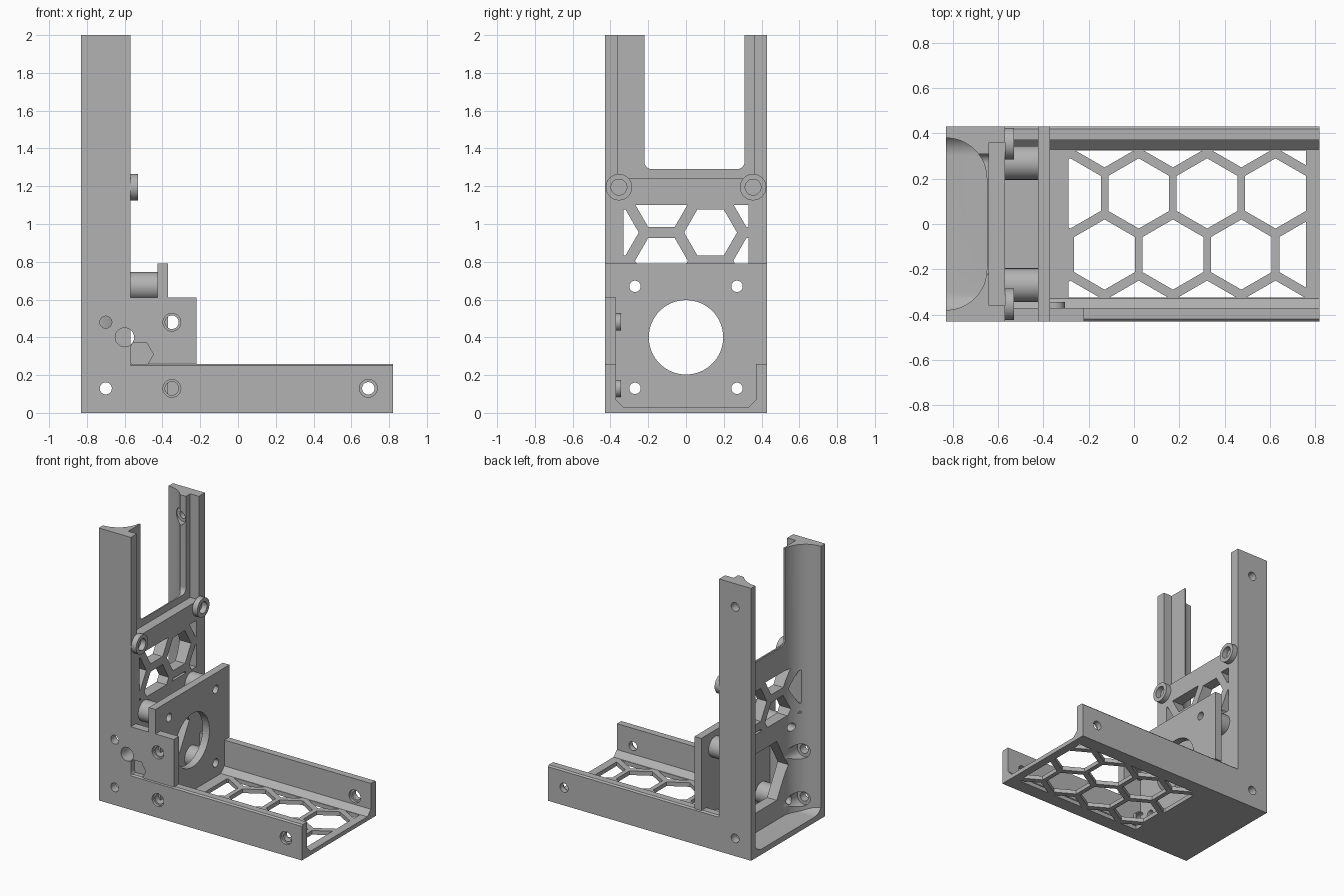
import bpy, bmesh
from math import sin, cos, pi, radians, sqrt

old = bpy.data.objects.get("Cube")
if old:
    bpy.data.objects.remove(old, do_unlink=True)

grey = bpy.data.materials.new("light grey plastic")
grey.use_nodes = True
COLOUR = (0.45, 0.45, 0.45, 1)
grey.diffuse_color = COLOUR
grey.node_tree.nodes["Principled BSDF"].inputs["Base Color"].default_value = COLOUR


# ---- helpers ----
def prisms(name, outlines, axis, a, b):
    """Extrude closed 2D outlines along an axis from a to b."""
    place = {"x": lambda u, v, w: (w, u, v),
             "y": lambda u, v, w: (u, w, v),
             "z": lambda u, v, w: (u, v, w)}[axis]
    bm = bmesh.new()
    for pts in outlines:
        low = [bm.verts.new(place(u, v, a)) for u, v in pts]
        top = [bm.verts.new(place(u, v, b)) for u, v in pts]
        bm.faces.new(low)
        bm.faces.new(top[::-1])
        for i in range(len(pts)):
            j = (i + 1) % len(pts)
            bm.faces.new((low[i], top[i], top[j], low[j]))
    bmesh.ops.recalc_face_normals(bm, faces=bm.faces)
    mesh = bpy.data.meshes.new(name)
    bm.to_mesh(mesh)
    bm.free()
    mesh.materials.append(grey)
    obj = bpy.data.objects.new(name, mesh)
    bpy.context.scene.collection.objects.link(obj)
    return obj


def rect(u0, u1, v0, v1):
    return [(u0, v0), (u1, v0), (u1, v1), (u0, v1)]


def ring(u, v, r, n=32, turn=0.0):
    return [(u + r * cos(turn + 2 * pi * i / n), v + r * sin(turn + 2 * pi * i / n))
            for i in range(n)]


def arc(u, v, r, start, end, n=12):
    steps = [radians(start + (end - start) * i / n) for i in range(n + 1)]
    return [(u + r * cos(t), v + r * sin(t)) for t in steps]


def u_shape(u0, u1, v0, v1, r):
    """Rectangle with its two lower corners rounded."""
    return (arc(u0 + r, v0 + r, r, 180, 270) + arc(u1 - r, v0 + r, r, 270, 360)
            + [(u1, v1), (u0, v1)])


def combine(obj, tool, op="DIFFERENCE"):
    """Apply a boolean and discard the tool."""
    mod = obj.modifiers.new("cut", "BOOLEAN")
    mod.operation, mod.object, mod.solver = op, tool, "EXACT"
    bpy.context.view_layer.update()
    graph = bpy.context.evaluated_depsgraph_get()
    mesh = bpy.data.meshes.new_from_object(obj.evaluated_get(graph))
    obj.modifiers.clear()
    obj.data = mesh
    bpy.data.objects.remove(tool, do_unlink=True)
    return obj


def cut(obj, outlines, axis, a, b):
    return combine(obj, prisms("cutter", outlines, axis, a, b))


def tube(name, u, v, outer, inner, axis, a, b):
    return cut(prisms(name, [ring(u, v, outer)], axis, a, b),
               [ring(u, v, inner)], axis, a - 0.1, b + 0.1)


def honeycomb(obj, hexes, window, axis, a, b):
    """Cut hexagons clipped to a rectangular window."""
    tool = prisms("cutter", hexes, axis, a, b)
    clip = prisms("clip", [window], axis, a - 0.1, b + 0.1)
    combine(obj, combine(tool, clip, "INTERSECT"))


MOTOR_Z = 0.4
SCREWS = [(y, MOTOR_Z + dz) for y in (-0.27, 0.27) for dz in (-0.27, 0.27)]

# ---- upright channel ----
upright = prisms("upright_channel", [rect(-0.43, 0.43, 0, 2)], "x", -0.83, -0.57)
pocket_plan = ([(-1, -0.38)] + arc(-0.83, -0.2, 0.18, -90, 0)
               + arc(-0.83, 0.2, 0.18, 0, 90) + [(-1, 0.38)])
pocket = prisms("pocket", [pocket_plan], "z", 0.0, 2.2)
pocket_side = prisms("pocket_side", [u_shape(-0.4, 0.4, 0.04, 2.1, 0.1)], "x", -1.1, -0.5)
combine(upright, combine(pocket, pocket_side, "INTERSECT"))
# open top, with a shallow seat in front of it
cut(upright, [u_shape(-0.22, 0.31, 1.29, 2.2, 0.04)], "x", -1, -0.4)
cut(upright, [rect(-0.36, 0.36, 1.24, 2.2)], "x", -0.64, -0.4)
# honeycomb vents and the large opening behind the motor
step = 0.15
cells = [ring(0.13 + 0.26 * c, 0.955 + step * (2 * r + c % 2), 0.14, 6)
         for c in range(-2, 2) for r in range(-2, 2)]
honeycomb(upright, cells, rect(-0.33, 0.33, 0.76, 1.1), "x", -0.9, -0.4)
cut(upright, [ring(0, MOTOR_Z, 0.25, 6)], "x", -0.75, -0.4)
cut(upright, [ring(y, z, 0.03) for y, z in SCREWS], "x", -0.8, -0.4)
# side screw holes with wider recesses inside
for side, heights in ((-1, (0.13, 0.48)), (1, (0.13, 1.83))):
    for z in heights:
        ends = sorted((side * 0.5, side * 0.3))
        cut(upright, [ring(-0.7, z, 0.032)], "y", *ends)
        ends = sorted((side * 0.37, side * 0.2))
        cut(upright, [ring(-0.7, z, 0.055)], "y", *ends)
cut(upright, [ring(-0.6, 0.4, 0.05)], "y", -0.5, -0.3)

# ---- base tray ----
half = [(0.43, 0), (0.43, 0.25), (0.42, 0.26), (0.37, 0.26), (0.37, 0.07), (0.33, 0.03)]
section = half + [(-y, z) for y, z in reversed(half)]
tray = prisms("base_tray", [section], "x", -0.57, 0.82)
R = 0.155
pitch = 0.302
cells = [ring(-0.13 + pitch * (c + (r % 2) / 2), -0.135 + 0.27 * r, R, 6, pi / 6)
         for r in range(-1, 3) for c in range(-1, 4)]
honeycomb(tray, cells, rect(-0.29, 0.76, -0.325, 0.325), "z", -0.1, 0.2)
cut(tray, [ring(0.69, 0.13, 0.033)], "y", -0.6, 0.6)
for x in (-0.35, 0.69):
    cut(tray, [ring(x, 0.13, 0.047)], "y", -0.5, -0.41)
cut(tray, [ring(-0.35, 0.13, 0.036)], "y", -0.5, -0.3)
cut(tray, [ring(0.69, 0.13, 0.047)], "y", 0.34, 0.39)

# ---- front side gusset ----
gusset = prisms("side_gusset", [rect(-0.57, -0.22, 0.26, 0.61)], "y", -0.43, -0.37)
cut(gusset, [ring(-0.35, 0.48, 0.036)], "y", -0.5, -0.3)
cut(gusset, [ring(-0.35, 0.48, 0.047)], "y", -0.5, -0.41)
cut(gusset, [ring(-0.6, 0.4, 0.05)], "y", -0.5, -0.3)
cut(gusset, [ring(-0.52, 0.31, 0.072, 6)], "y", -0.5, -0.385)
parts = [upright, tray, gusset]
for i, z in enumerate((0.13, 0.48)):
    parts.append(tube(f"gusset_boss_{i + 1}", -0.35, z, 0.045, 0.036, "y", -0.37, -0.345))

# ---- motor plate ----
plate_outline = [(-0.37, 0.07), (-0.33, 0.03), (0.33, 0.03), (0.37, 0.07), (0.37, 0.26),
                 (0.43, 0.26), (0.43, 0.79), (-0.43, 0.79), (-0.43, 0.61), (-0.37, 0.61)]
plate = prisms("motor_plate", [plate_outline], "x", -0.425, -0.37)
cut(plate, [ring(0, MOTOR_Z, 0.197, 64)] + [ring(y, z, 0.03) for y, z in SCREWS],
    "x", -0.6, -0.2)
parts.append(plate)
for i, (y, z) in enumerate(SCREWS):
    parts.append(tube(f"motor_standoff_{i + 1}", y, z, 0.075, 0.03, "x", -0.57, -0.425))

# ---- mounting rings on the upright ----
for side, y in (("front", -0.355), ("back", 0.355)):
    parts.append(tube(f"{side}_mounting_ring", y, 1.195, 0.07, 0.042, "x", -0.57, -0.53))

# ---- smooth round surfaces, keep edges sharp ----
bpy.ops.object.select_all(action="DESELECT")
for part in parts:
    part.select_set(True)
bpy.context.view_layer.objects.active = upright
bpy.ops.object.shade_smooth_by_angle(angle=radians(30))
